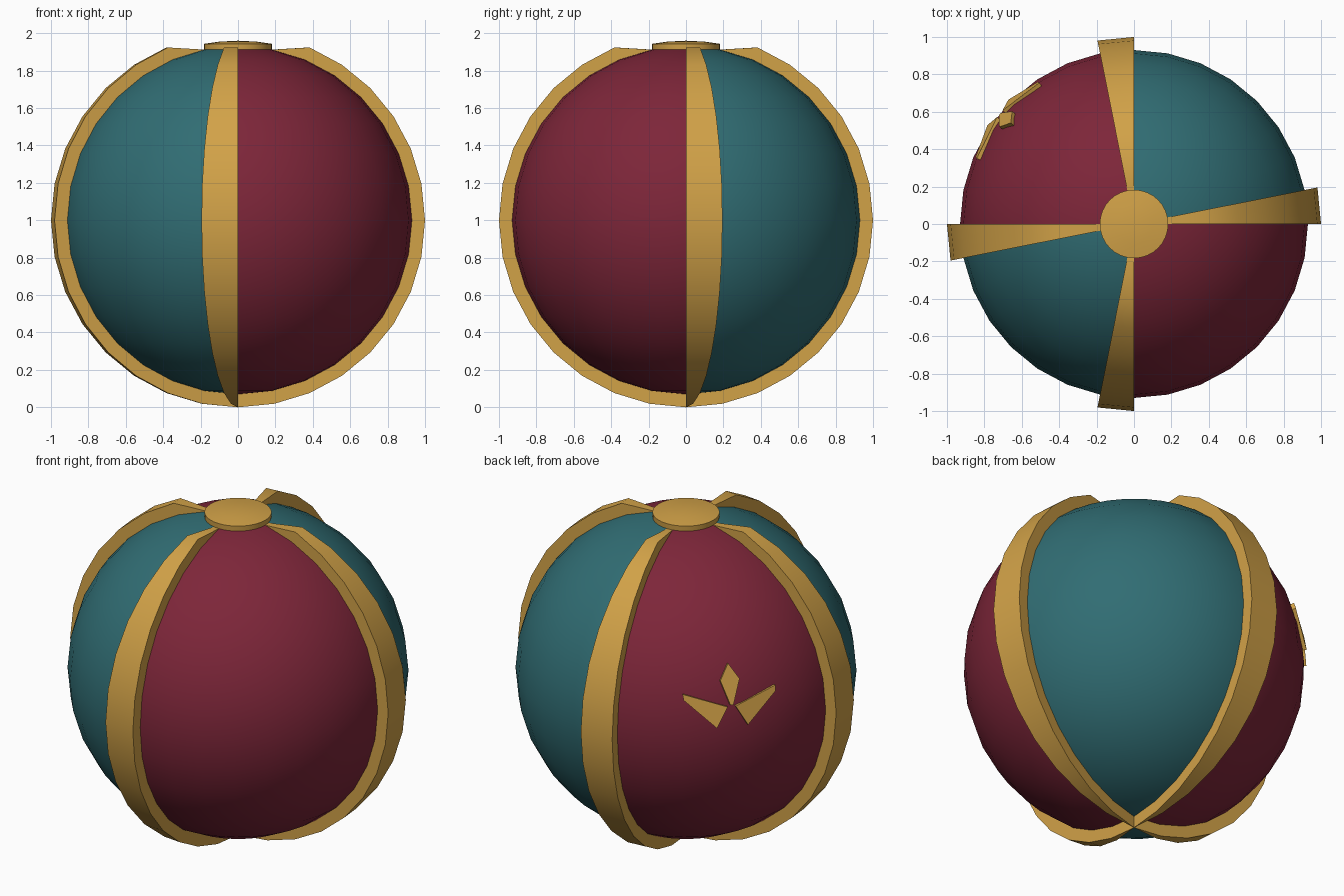
import bpy, bmesh, math
from mathutils import Vector

if "Cube" in bpy.data.objects:
    bpy.data.objects.remove(bpy.data.objects["Cube"])

CENTRE = Vector((0, 0, 1))
R_BALL, R_RIB = 0.93, 1.0
STEP = math.radians(11.25)


def material(name, rgb):
    m = bpy.data.materials.new(name)
    m.diffuse_color = (*rgb, 1)
    m.use_nodes = True
    m.node_tree.nodes["Principled BSDF"].inputs["Base Color"].default_value = m.diffuse_color
    return m


RED = material("deep red", (0.205, 0.019, 0.041))
TEAL = material("teal", (0.030, 0.152, 0.172))
GOLD = material("gold", (0.64, 0.36, 0.064))


def point(r, azimuth, latitude):
    """Point around the ball centre, angles in radians."""
    c = math.cos(latitude)
    return CENTRE + r * Vector((c * math.cos(azimuth), c * math.sin(azimuth), math.sin(latitude)))


def finish(bm, name, mats, angle=35):
    bmesh.ops.recalc_face_normals(bm, faces=bm.faces)
    mesh = bpy.data.meshes.new(name)
    bm.to_mesh(mesh)
    bm.free()
    ob = bpy.data.objects.new(name, mesh)
    bpy.context.collection.objects.link(ob)
    for m in mats:
        mesh.materials.append(m)
    bpy.ops.object.select_all(action='DESELECT')
    ob.select_set(True)
    bpy.context.view_layer.objects.active = ob
    bpy.ops.object.shade_smooth_by_angle(angle=math.radians(angle))
    return ob


# Ball, coloured by alternating quadrants
bm = bmesh.new()
bmesh.ops.create_uvsphere(bm, u_segments=32, v_segments=16, radius=R_BALL)
bmesh.ops.translate(bm, verts=bm.verts, vec=CENTRE)
for f in bm.faces:
    c = f.calc_center_median()
    f.material_index = 1 if c.x * c.y > 0 else 0
finish(bm, "ball", [RED, TEAL])


# Raised ribs, one segment wide, running from the bottom pole to the cap
def rib(name, azimuth):
    bm = bmesh.new()
    rows = []
    for k in range(16):
        lat = -math.pi / 2 + k * STEP
        outer = R_RIB if k < 15 else R_BALL
        rows.append([bm.verts.new(point(r, a, lat)) for r, a in (
            (R_BALL, azimuth), (outer, azimuth),
            (outer, azimuth + STEP), (R_BALL, azimuth + STEP))])
    for low, high in zip(rows, rows[1:]):
        for i in range(3):
            bm.faces.new((low[i], low[i + 1], high[i + 1], high[i]))
    bmesh.ops.remove_doubles(bm, verts=bm.verts, dist=0.0005)
    finish(bm, name, [GOLD])


for side, start in (("right", 0), ("back", 8), ("left", 16), ("front", 23)):
    rib(side + "_rib", start * STEP)

# Top cap: short wall with a shallow dome
bm = bmesh.new()
rings = []
for r, z in ((0.181, 1.905), (0.183, 1.943), (0.10, 1.955)):
    rings.append([bm.verts.new((r * math.cos(i * STEP), r * math.sin(i * STEP), z)) for i in range(32)])
for a, b in zip(rings, rings[1:]):
    for i in range(32):
        j = (i + 1) % 32
        bm.faces.new((a[i], a[j], b[j], b[i]))
tip = bm.verts.new((0, 0, 1.96))
for i in range(32):
    bm.faces.new((rings[-1][i], rings[-1][(i + 1) % 32], tip))
finish(bm, "top_cap", [GOLD])


# Emblem of three raised petals, outlines in degrees (azimuth, latitude)
def petal(name, outline):
    bm = bmesh.new()
    pts = [(math.radians(a), math.radians(l)) for a, l in outline]
    base = [bm.verts.new(point(0.905, a, l)) for a, l in pts]
    top = [bm.verts.new(point(0.948, a, l)) for a, l in pts]
    n = len(pts)
    bm.faces.new(top)
    bm.faces.new(base[::-1])
    for i in range(n):
        j = (i + 1) % n
        bm.faces.new((base[i], base[j], top[j], top[i]))
    finish(bm, name, [GOLD], 20)


petal("upper_petal", [(140.6, 26), (137.2, 20.5), (140.2, 12), (141.2, 12), (144.2, 20.5)])
petal("left_petal", [(123.8, 16.5), (139.2, 11.5), (135.3, 4.5), (124.2, 14.5)])
petal("right_petal", [(157.4, 16), (142.0, 11.5), (146.0, 4.5), (157.0, 14)])
